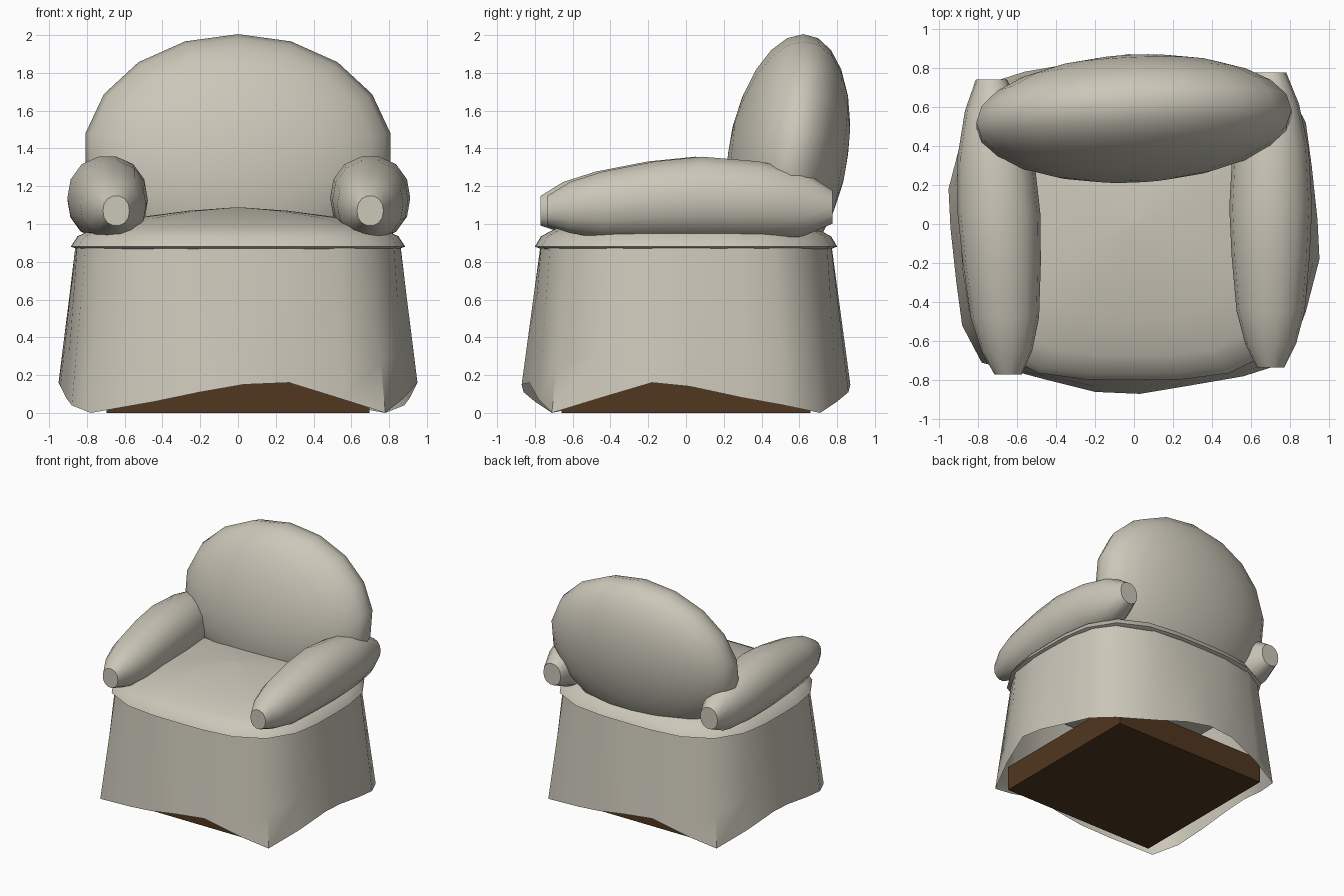
import bpy, bmesh
from math import sin, cos, pi, radians, atan2
from mathutils import Matrix

if "Cube" in bpy.data.objects:
    bpy.data.objects.remove(bpy.data.objects["Cube"])


def material(name, rgb):
    mat = bpy.data.materials.new(name)
    mat.use_nodes = True
    mat.diffuse_color = (*rgb, 1)
    mat.node_tree.nodes["Principled BSDF"].inputs["Base Color"].default_value = (*rgb, 1)
    return mat


fabric = material("beige fabric", (0.60, 0.57, 0.485))
wood = material("dark brown wood", (0.08, 0.038, 0.014))


def finish(name, bm, mat, smooth=True):
    bmesh.ops.recalc_face_normals(bm, faces=bm.faces)
    mesh = bpy.data.meshes.new(name)
    bm.to_mesh(mesh)
    bm.free()
    mesh.materials.append(mat)
    obj = bpy.data.objects.new(name, mesh)
    bpy.context.collection.objects.link(obj)
    if smooth:
        bpy.ops.object.select_all(action='DESELECT')
        obj.select_set(True)
        bpy.context.view_layer.objects.active = obj
        bpy.ops.object.shade_smooth_by_angle(angle=radians(45))
    return obj


def loft(rings, caps=True):
    """Join equal-length rings of points with quads, closing the ends if asked."""
    bm = bmesh.new()
    loops = [[bm.verts.new(p) for p in ring] for ring in rings]
    n = len(loops[0])
    for a, b in zip(loops, loops[1:]):
        for i in range(n):
            j = (i + 1) % n
            bm.faces.new((a[i], a[j], b[j], b[i]))
    if caps:
        bm.faces.new(loops[0])
        bm.faces.new(loops[-1])
    return bm


def squircle(angle, rx, ry, power=3.3):
    c, s = cos(angle), sin(angle)
    r = (abs(c) ** power + abs(s) ** power) ** (-1 / power)
    return rx * r * c, ry * r * s


# Plinth under the skirt
bm = bmesh.new()
bmesh.ops.create_cube(bm, size=1, matrix=Matrix.Translation((0, 0, 0.1))
                      @ Matrix.Diagonal((1.39, 1.32, 0.2, 1)))
finish("plinth", bm, wood, smooth=False)

# Skirt: wavy hem, the second half is the first turned by half a circle
half = [(-0.78, -0.71, 0), (-0.44, -0.80, 0.06), (-0.2, -0.86, 0.11), (0.03, -0.87, 0.15),
        (0.27, -0.83, 0.16), (0.56, -0.78, 0.07), (0.78, -0.71, 0), (0.88, -0.45, 0.08),
        (0.95, -0.18, 0.16), (0.94, 0.02, 0.14), (0.91, 0.3, 0.08), (0.88, 0.52, 0.04)]
hem = half + [(-x, -y, z) for x, y, z in half]
top = [(*squircle(atan2(y / 0.87, x / 0.95), 0.86, 0.77), 0.89) for x, y, z in hem]


def blend(t):
    return [tuple(a + (b - a) * t for a, b in zip(p, q)) for p, q in zip(hem, top)]


finish("skirt", loft([blend(t) for t in (0, 0.3, 0.65, 1)], caps=False), fabric)

# Seat cushion: shallow dome overhanging the skirt
seat = [(0.9, 0.85), (1, 0.88), (0.96, 0.935), (0.84, 0.985), (0.6, 1.035),
        (0.3, 1.07), (0.02, 1.088)]
finish("seat_cushion", loft([[(*squircle(2 * pi * i / 24, 0.885 * s, 0.80 * s), z)
                              for i in range(24)] for s, z in seat]), fabric)

# Armrests: stations of (y, half width, bottom, top)
stations = [(-0.77, 0.07, 0.99, 1.15), (-0.65, 0.13, 0.95, 1.225), (-0.48, 0.175, 0.92, 1.28),
            (-0.2, 0.2, 0.915, 1.335), (0.05, 0.212, 0.915, 1.36), (0.35, 0.195, 0.92, 1.335),
            (0.58, 0.145, 0.93, 1.285), (0.74, 0.08, 1.0, 1.18)]


def armrest(name, front_x, back_x, shift):
    rings = []
    for y, w, lo, hi in stations:
        t = (y + 0.77) / 1.51
        cx, cz, h = front_x + (back_x - front_x) * t, (lo + hi) / 2, (hi - lo) / 2
        ring = []
        for i in range(14):
            dx, dz = squircle(2 * pi * i / 14, w, h, 2.2)
            ring.append((cx + dx, y + shift, cz + dz))
        rings.append(ring)
    finish(name, loft(rings), fabric)


armrest("right_armrest", -0.645, -0.73, 0)
armrest("left_armrest", 0.70, 0.70, 0.035)

# Backrest: flattened sphere, leaning back and slightly turned
bm = bmesh.new()
bmesh.ops.create_uvsphere(bm, u_segments=18, v_segments=12, radius=1,
                          matrix=Matrix.Rotation(pi / 2, 4, 'X'))
for v in bm.verts:
    x, y, z = v.co
    x, z = x * 0.82, z * 0.635
    v.co = (x, 0.54 + y * 0.318 + 0.126 * z + 0.04 * x, 1.37 + z)
finish("backrest", bm, fabric)
